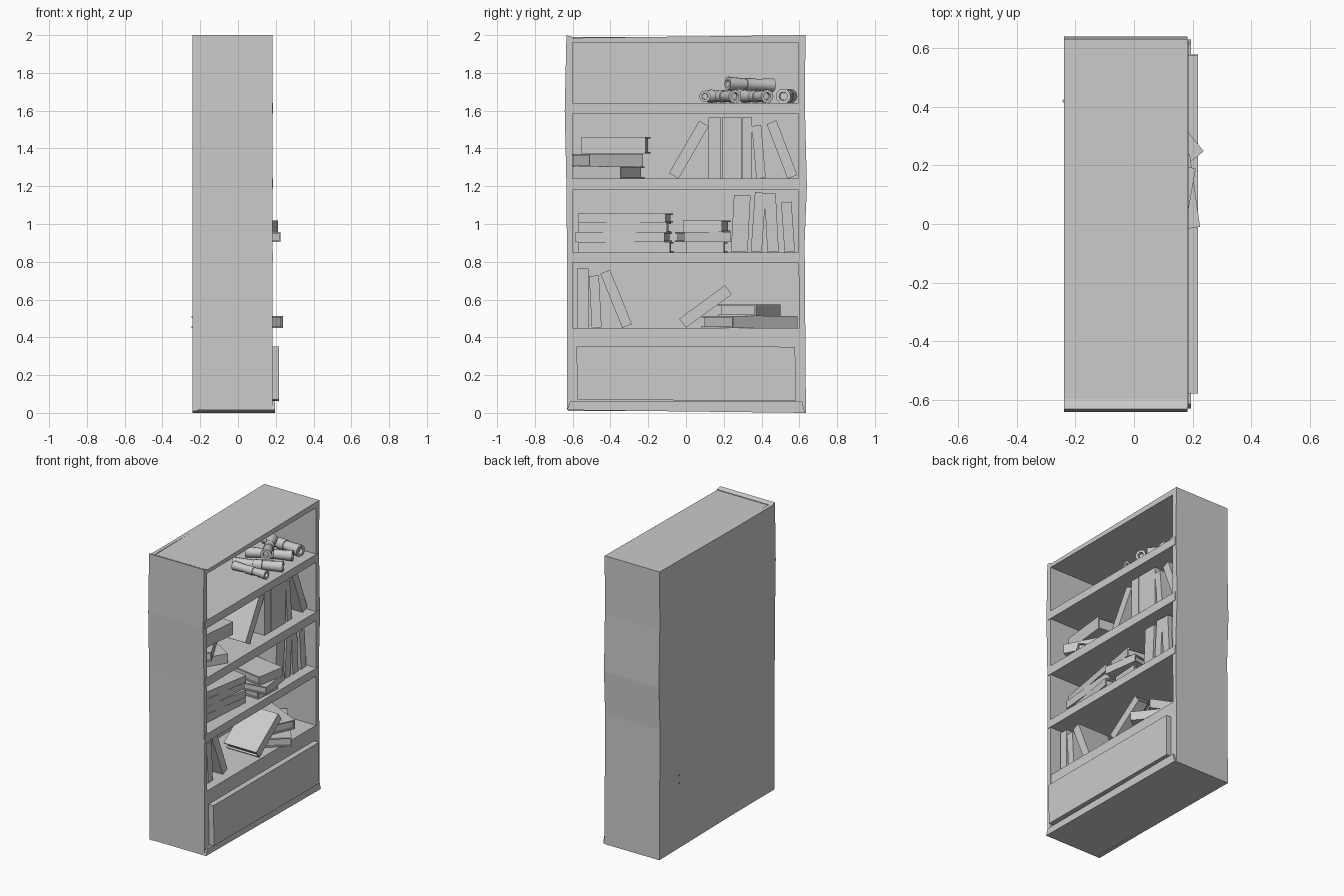
import bpy, bmesh, math
from mathutils import Matrix, Vector

if "Cube" in bpy.data.objects:
    bpy.data.objects.remove(bpy.data.objects["Cube"])

R = math.radians


def finish(bm, name, mat=None):
    bmesh.ops.recalc_face_normals(bm, faces=bm.faces[:])
    me = bpy.data.meshes.new(name)
    bm.to_mesh(me)
    bm.free()
    ob = bpy.data.objects.new(name, me)
    if mat:
        ob.matrix_world = mat
    bpy.context.collection.objects.link(ob)
    return ob


def add_box(bm, lo, hi):
    lo, hi = Vector(lo), Vector(hi)
    m = Matrix.Translation((lo + hi) / 2) @ Matrix.Diagonal((*(hi - lo), 1))
    bmesh.ops.create_cube(bm, size=1, matrix=m)


def box(name, lo, hi):
    bm = bmesh.new()
    add_box(bm, lo, hi)
    return finish(bm, name)


def prism(name, profile, x0, x1):
    """Extrude a (y, z) outline along x."""
    bm = bmesh.new()
    f = bm.faces.new([bm.verts.new((x0, y, z)) for y, z in profile])
    new = bmesh.ops.extrude_face_region(bm, geom=[f])["geom"]
    bmesh.ops.translate(bm, vec=(x1 - x0, 0, 0),
                        verts=[v for v in new if isinstance(v, bmesh.types.BMVert)])
    return finish(bm, name)


# Carcass: slightly wavy sides, shelves, back and solid drawer base
prism("left_side", [(-.63, .02), (-.63, .8), (-.633, 1.2), (-.642, 1.6), (-.633, 2),
                    (-.6, 1.99), (-.602, .02)], -.24, .182)
prism("right_side", [(.635, 0), (.628, .9), (.64, 1.2), (.63, 1.6), (.632, 2),
                     (.595, 1.99), (.598, 0)], -.24, .182)
box("back_panel", (-.24, -.625, .01), (-.215, .625, 1.99))
prism("top_board", [(-.633, 1.985), (.632, 2), (.61, 1.96), (-.61, 1.96)], -.24, .182)
box("drawer_case", (-.24, -.615, .02), (.18, .615, .45))
prism("bottom_board", [(-.63, .015), (.63, 0), (.615, .06), (-.615, .06)], -.24, .195)
for i, (z0, z1) in enumerate([(.795, .85), (1.18, 1.24), (1.585, 1.64)]):
    box(f"shelf_{i + 1}", (-.23, -.625, z0), (.186, .625, z1))
prism("drawer_front", [(-.575, .07), (.58, .063), (.578, .35), (-.58, .352)], .17, .218)


# Books: two covers and a spine around an inset page block.
# Local frame: spine at +x, thickness on y, height on z.
def book(name, t, d, h, mat):
    c, lip = .008, .012
    bm = bmesh.new()
    x0, x1 = -d / 2, d / 2
    for s in (-1, 1):
        a, b = sorted((s * t / 2, s * (t / 2 - c)))
        add_box(bm, (x0, a, -h / 2), (x1, b, h / 2))
    add_box(bm, (x1 - c, -t / 2 + c, -h / 2), (x1, t / 2 - c, h / 2))
    add_box(bm, (x0 + lip, -t / 2 + c, -h / 2 + lip), (x1 - c, t / 2 - c, h / 2 - lip))
    return finish(bm, name, mat)


def standing(name, z, y, t, h, lean, front=.12, d=.24, turn=0):
    """y is the centre of the book; lean > 0 tips the top towards -y."""
    a = R(lean)
    lift = (h * math.cos(a) + t * math.sin(abs(a))) / 2
    book(name, t, d, h, Matrix.Translation((front - d / 2, y, z + lift))
         @ Matrix.Rotation(R(turn), 4, 'Z') @ Matrix.Rotation(a, 4, 'X'))


def lying(name, z, t, x, y, d, h, turn):
    book(name, t, d, h, Matrix.Translation((x, y, z + t / 2))
         @ Matrix.Rotation(R(turn), 4, 'Z') @ Matrix.Rotation(R(90), 4, 'X'))


# shelf height, centre y, thickness, height, lean
upright = [
    (1.24, .015, .058, .32, -30),
    (1.24, .153, .066, .325, 0), (1.24, .215, .05, .325, 0),
    (1.24, .268, .052, .325, 0), (1.24, .323, .054, .325, 0),
    (1.24, .385, .05, .28, 5), (1.24, .508, .055, .31, 21),
    (.85, .29, .088, .3, -3), (.85, .383, .058, .315, -4),
    (.85, .453, .06, .31, 3), (.85, .54, .055, .265, 4),
    (.45, -.547, .06, .315, 0), (.45, -.48, .052, .275, 3), (.45, -.37, .055, .31, 22),
]
for i, (z, y, t, h, lean) in enumerate(upright):
    standing(f"standing_book_{i + 1}", z, y, t, h, lean)

# base height, thickness, centre x, centre y, depth, length, turn
flat = [
    (1.24, .065, -.02, -.42, .24, .32, -32),
    (1.305, .065, -.02, -.42, .22, .32, 28),
    (1.372, .088, -.03, -.37, .25, .34, -6),
    (.85, .054, -.02, -.32, .24, .49, -4),
    (.904, .052, -.02, -.33, .24, .48, -10),
    (.956, .052, -.02, -.325, .24, .47, -5),
    (1.008, .047, -.02, -.32, .24, .47, -10),
    (.85, .055, .03, .11, .26, .2, -4),
    (.905, .053, .04, .09, .34, .25, 8),
    (.958, .06, .06, .11, .27, .21, -10),
    (.45, .062, -.004, .335, .268, .439, 39),
    (.512, .063, -.005, .335, .22, .307, 65),
]
for i, a in enumerate(flat):
    lying(f"lying_book_{i + 1}", *a)

# Book propped against the lower stack
book("propped_book", .06, .25, .30,
     Matrix.Translation((.04, .103, .563)) @ Matrix.Rotation(R(36), 4, 'X')
     @ Matrix.Rotation(R(90), 4, 'X'))


# Scrolls: flared rolls with a tie band and recessed ends
def scroll(name, a, b, r=.036):
    a, b = Vector(a), Vector(b)
    h = (b - a).length / 2
    half = [(.0, h - .02), (.5, h - .02), (.55, h), (1, h), (.8, .03), (.92, .028), (.92, 0)]
    prof = half + [(q, -z) for q, z in reversed(half[:-1])]
    bm = bmesh.new()
    vs = [bm.verts.new((q * r, 0, z)) for q, z in prof]
    es = [bm.edges.new(p) for p in zip(vs, vs[1:])]
    bmesh.ops.spin(bm, geom=vs + es, cent=(0, 0, 0), axis=(0, 0, 1),
                   angle=math.tau, steps=12)
    bmesh.ops.remove_doubles(bm, verts=bm.verts[:], dist=1e-5)
    rot = (b - a).to_track_quat('Z', 'Y').to_matrix().to_4x4()
    ob = finish(bm, name, Matrix.Translation((a + b) / 2) @ rot)
    for p in ob.data.polygons:
        p.use_smooth = True
    bpy.context.view_layer.objects.active = ob
    ob.select_set(True)
    bpy.ops.object.shade_smooth_by_angle(angle=R(32))
    ob.select_set(False)


scroll("scroll_front", (-.13, .13, 1.676), (.165, .26, 1.676))
scroll("scroll_middle", (-.155, .31, 1.676), (.12, .43, 1.676))
scroll("scroll_right", (-.18, .55, 1.676), (.12, .515, 1.676), .04)
scroll("scroll_top", (.06, .22, 1.745), (-.06, .46, 1.735))
scroll("scroll_short", (.15, .1, 1.676), (-.1, .1, 1.676), .03)
